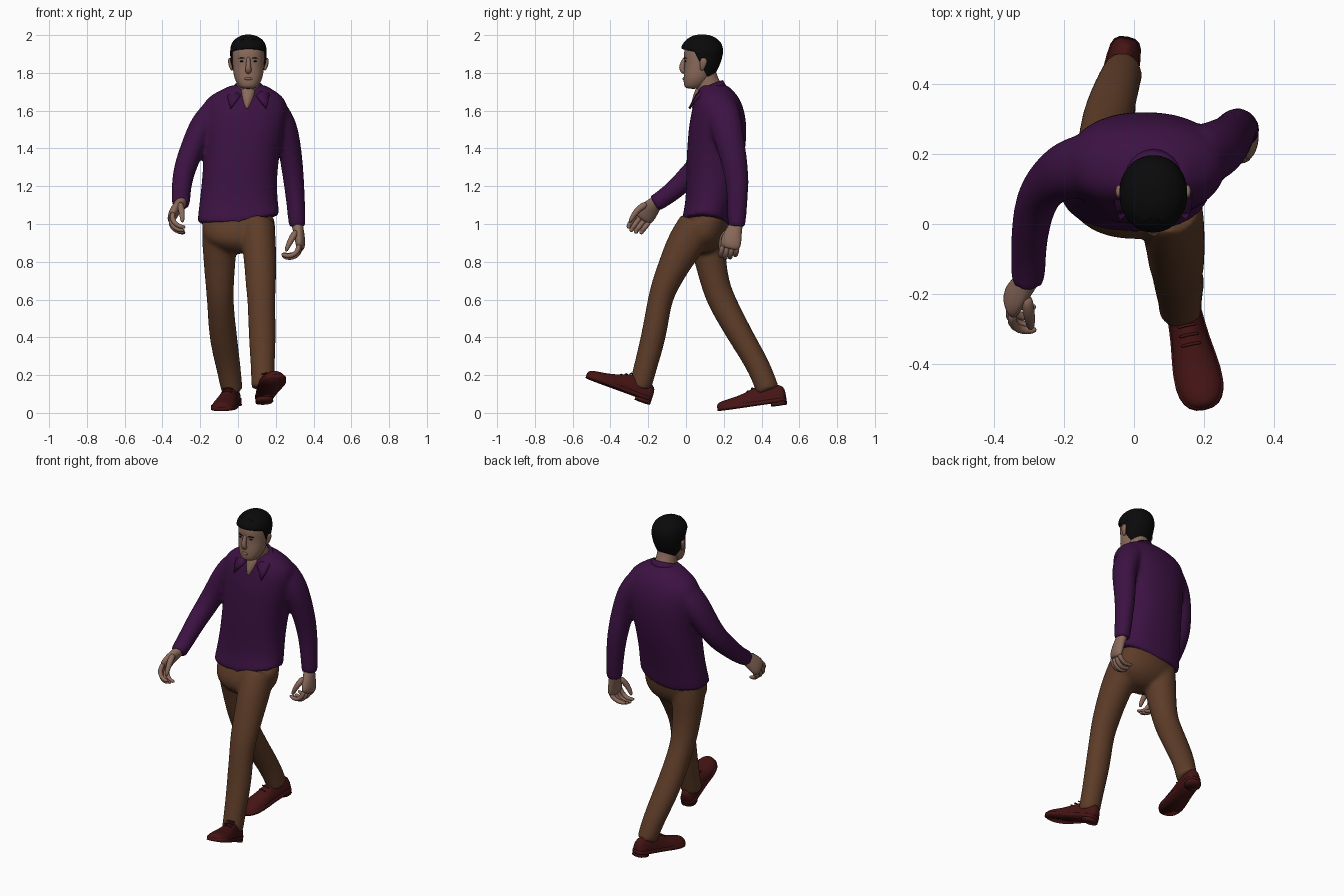
import bpy, bmesh, math
from mathutils import Vector, Matrix


def material(name, r, g, b):
    m = bpy.data.materials.new(name)
    m.diffuse_color = (r, g, b, 1)
    return m


SHIRT = material("purple_cloth", .045, .006, .055)
PANTS = material("brown_cloth", .11, .045, .021)
LEATHER = material("red_leather", .06, .007, .007)
SKIN = material("skin", .26, .145, .105)
HAIR = material("black_hair", .003, .003, .0035)


def skin(name, rings, mat, subsurf=2, crease=0.0, caps=True, closed=True, solid=0, cut=None):
    """Bridge equal-length rings of points into one smooth surface."""
    bm = bmesh.new()
    vs = [[bm.verts.new(p) for p in r] for r in rings]
    n = len(vs[0])
    for a, b in zip(vs, vs[1:]):
        for i in range(n if closed else n - 1):
            j = (i + 1) % n
            bm.faces.new((a[i], a[j], b[j], b[i]))
    layer = bm.edges.layers.float.new("crease_edge")
    if caps:
        for f in [bm.faces.new(vs[0]), bm.faces.new(vs[-1])]:
            for e in f.edges:
                e[layer] = crease
    bmesh.ops.recalc_face_normals(bm, faces=bm.faces)
    if cut:
        bmesh.ops.bisect_plane(bm, geom=bm.verts[:] + bm.edges[:] + bm.faces[:],
                               plane_co=cut[0], plane_no=cut[1], clear_inner=True)
    me = bpy.data.meshes.new(name)
    bm.to_mesh(me)
    bm.free()
    me.polygons.foreach_set("use_smooth", [True] * len(me.polygons))
    me.materials.append(mat)
    ob = bpy.data.objects.new(name, me)
    bpy.context.collection.objects.link(ob)
    if solid:
        mod = ob.modifiers.new("thickness", 'SOLIDIFY')
        mod.thickness = solid
    if subsurf:
        mod = ob.modifiers.new("smooth", 'SUBSURF')
        mod.levels = mod.render_levels = subsurf
    return ob


def fuse(name, parts):
    """Join overlapping parts and blend them into one garment."""
    with bpy.context.temp_override(active_object=parts[0], object=parts[0],
                                   selected_objects=parts, selected_editable_objects=parts):
        bpy.ops.object.join()
    ob = parts[0]
    ob.name = name
    mod = ob.modifiers.new("blend", 'REMESH')
    mod.mode, mod.voxel_size, mod.use_smooth_shade = 'VOXEL', .011, True
    mod = ob.modifiers.new("relax", 'SMOOTH')
    mod.factor, mod.iterations = .5, 8


def slices(rows, n=20, power=1.0):
    """Horizontal sections from (z, x0, x1, y0, y1) extents."""
    def s(v):
        return math.copysign(abs(v) ** power, v)
    return [[Vector(((x0 + x1) / 2 + (x1 - x0) / 2 * s(math.cos(a)),
                     (y0 + y1) / 2 + (y1 - y0) / 2 * s(math.sin(a)), z))
             for a in (2 * math.pi * i / n for i in range(n))] for z, x0, x1, y0, y1 in rows]


def tube(rows, n=16, side=(1, 0, 0)):
    """Sections across a path of (x, y, z, half width, half depth)."""
    pts = [Vector(r[:3]) for r in rows]
    out = []
    for i, r in enumerate(rows):
        t = (pts[min(i + 1, len(pts) - 1)] - pts[max(i - 1, 0)]).normalized()
        u = Vector(side)
        u = (u - t * u.dot(t)).normalized()
        v = t.cross(u)
        out.append([pts[i] + u * r[3] * math.cos(a) + v * r[4] * math.sin(a)
                    for a in (2 * math.pi * k / n for k in range(n))])
    return out


# Shirt body with a hem that rises on one side
body = slices([(1.005, -.218, .222, -.027, .232), (1.1, -.207, .214, -.005, .252),
               (1.2, -.195, .207, .0, .277), (1.3, -.187, .212, .0, .3),
               (1.4, -.182, .227, .005, .316), (1.5, -.19, .25, .012, .323),
               (1.58, -.195, .265, .025, .315), (1.65, -.185, .262, .042, .293),
               (1.695, -.125, .215, .058, .263), (1.735, -.035, .145, .075, .218)], 24, .88)
for p in body[0]:
    p.z += .045 * max(0, p.x / .22) - .02 * max(0, p.y - .1) / .12

# Sleeves
left = tube([(-.115, .175, 1.605, .07, .09), (-.185, .16, 1.53, .073, .09),
             (-.235, .13, 1.42, .065, .078), (-.275, .08, 1.315, .062, .068),
             (-.295, 0, 1.238, .056, .06), (-.302, -.09, 1.155, .052, .051),
             (-.302, -.168, 1.106, .049, .047)])
right = tube([(.185, .19, 1.605, .075, .09), (.24, .212, 1.53, .074, .09),
              (.272, .235, 1.42, .063, .078), (.29, .267, 1.28, .059, .068),
              (.303, .274, 1.15, .052, .057), (.314, .267, .985, .046, .048)])
fuse("shirt", [skin("shirt_body", body, SHIRT, crease=.9), skin("front_sleeve", left, SHIRT, crease=.9),
               skin("rear_sleeve", right, SHIRT, crease=.9)])

# Folded collar, open at the front
top, low = [], []
for i in range(-10, 11):
    t = abs(i) / 10
    a = math.radians(14.5 * i)
    top.append((.055 + .072 * math.sin(a), .115 + .08 * math.cos(a), 1.762 - .08 * t ** 2))
    low.append((.055 + (.095 + .07 * t ** 4) * math.sin(a),
                .115 + (.103 + .022 * t ** 3) * math.cos(a), 1.725 - .11 * t ** 4))
skin("collar", [top, low], SHIRT, subsurf=0, caps=False, closed=False, solid=.012)

# Trousers
seat = slices([(1.07, -.185, .19, .01, .235), (1.0, -.195, .2, -.03, .225),
               (.94, -.19, .2, -.05, .215), (.89, -.16, .17, -.04, .19), (.84, -.05, .07, .02, .13)], 20, .92)
front = tube([(.10, .06, 1.0, .096, .10), (.11, .0, .9, .093, .105), (.118, -.055, .8, .087, .087),
              (.121, -.115, .67, .082, .073), (.124, -.143, .58, .073, .065),
              (.128, -.167, .42, .075, .068), (.131, -.21, .26, .065, .063), (.132, -.245, .13, .063, .061)])
rear = tube([(-.095, .10, 1.0, .096, .105), (-.097, .115, .9, .095, .1), (-.098, .13, .8, .086, .084),
             (-.097, .155, .68, .077, .077), (-.094, .19, .585, .07, .077),
             (-.08, .293, .4, .077, .068), (-.05, .39, .24, .066, .063), (-.031, .435, .115, .058, .063)])
fuse("trousers", [skin("trouser_seat", seat, PANTS), skin("front_leg", front, PANTS, crease=.9),
                  skin("rear_leg", rear, PANTS, crease=.9)])

# Shoes: sections from heel to toe as (distance, half width, height)
SECTIONS = [(0, .026, .06), (.025, .044, .08), (.09, .048, .1), (.16, .052, .088),
            (.23, .063, .058), (.3, .069, .044), (.35, .055, .037), (.376, .026, .024)]


def shoe(name, heel, yaw, pitch):
    m = (Matrix.Translation(heel) @ Matrix.Rotation(math.radians(yaw), 4, 'Z')
         @ Matrix.Rotation(math.radians(pitch), 4, 'X'))
    rings = []
    for t, w, h in SECTIONS:
        rings.append([m @ Vector((w * math.cos(a), -t, .025 + h * max(0, math.sin(a))))
                      for a in (2 * math.pi * k / 14 for k in range(14))])
    skin(name + "_upper", rings, LEATHER)
    for part, secs, z0, z1 in (("_sole", SECTIONS, .012, .032), ("_heel", SECTIONS[:3], -.005, .016)):
        half = [(w + .003, -t) for t, w, h in secs]
        outline = half + [(-x, y) for x, y in reversed(half)]
        skin(name + part, [[m @ Vector((x, y, z)) for x, y in outline] for z in (z0, z1)],
             LEATHER, subsurf=1, crease=1)
    for k in range(3):
        y, z = -.15 - .025 * k, .118 - .012 * k
        lace = [tuple(m @ Vector((x, y, z - 6 * x * x))) + (.005, .005) for x in (-.03, -.015, 0, .015, .03)]
        skin(name + "_lace", tube(lace, 6, (0, 0, 1)), LEATHER, subsurf=1)


shoe("front_shoe", (.13, -.19, .047), 12, -20)
shoe("rear_shoe", (-.018, .535, .05), -11, 8)


# Hands: f points along the palm, p out of the palm, s towards the thumb
def hand(name, wrist, f, p, s):
    w, f, p, s = Vector(wrist), Vector(f).normalized(), Vector(p).normalized(), Vector(s).normalized()

    def limb(part, pts, n=8, across=s):
        skin(name + part, tube([tuple(w + (f * a + p * b + s * c) * 1.08) + (r * 1.1, q * 1.1)
                                for a, b, c, r, q in pts], n, across), SKIN, subsurf=1)
    limb("_palm", [(-.04, 0, 0, .034, .03), (.0, 0, 0, .034, .028), (.05, 0, .004, .05, .026),
                   (.09, .003, 0, .053, .024), (.115, .01, 0, .046, .018)], 12)
    for i in range(4):
        c = (i - 1.5) * .024
        k = (.85, .97, 1.03, 1)[i]
        limb("_finger", [(.095, .005, c, .014, .015), (.136 * k, .02, c, .014, .014),
                         (.15 * k, .055, c * .95, .013, .013), (.14 * k, .088, c * .9, .011, .011),
                         (.126 * k, .102, c * .88, .007, .007)])
    limb("_thumb", [(.025, .005, .03, .018, .018), (.06, .03, .05, .018, .018),
                    (.095, .058, .05, .014, .014), (.125, .078, .042, .009, .009)], 8, f.cross(s))


hand("front_hand", (-.304, -.16, 1.11), (-.45, -.55, -.62), (.75, -.3, -.5), (.15, -.72, .6))
hand("rear_hand", (.316, .262, .985), (.2, -.28, -1), (-1, 0, -.2), (-.15, -1, .25))

# Neck and open throat
skin("neck", tube([(.055, .15, 1.66, .075, .07), (.055, .122, 1.72, .064, .068),
                   (.055, .1, 1.78, .062, .064), (.055, .09, 1.84, .06, .06)]), SKIN)
skin("throat", tube([(.055, .1, 1.73, .05, .042), (.052, .075, 1.67, .04, .04),
                     (.048, .055, 1.63, .022, .03), (.047, .05, 1.60, .006, .02)]), SKIN)

# Head, cut from stacked sections
HEAD = [(1.715, .034, .005, .07), (1.73, .054, -.012, .10), (1.765, .073, -.014, .13),
        (1.80, .081, -.012, .15), (1.85, .085, -.008, .172), (1.90, .088, -.015, .183),
        (1.945, .082, -.004, .18), (1.975, .06, .03, .15)]
skin("head", slices([(z, .055 - w, .055 + w, a, b) for z, w, a, b in HEAD], 20, .93), SKIN)

# Hair: larger shell sliced along the hairline, on top and behind the temples
CAP = [(1.77, .072, .0, .14), (1.80, .084, -.012, .16), (1.85, .094, -.018, .185),
       (1.90, .099, -.026, .198), (1.945, .097, -.027, .198), (1.98, .076, .003, .172),
       (2.0, .035, .04, .13), (2.003, .01, .07, .1)]
for part, co, no in (("hair_top", (0, -.01, 1.922), (0, .2, .98)),
                     ("hair_back", (0, .068, 1.865), (0, .88, .47))):
    skin(part, slices([(z, .055 - w, .055 + w, a, b) for z, w, a, b in CAP], 20, .95), HAIR,
         solid=.012, cut=(co, no))

# Face details
skin("nose", tube([(.055, .0, 1.885, .011, .012), (.055, -.012, 1.86, .011, .014),
                   (.055, -.024, 1.828, .016, .018), (.055, -.016, 1.808, .018, .016),
                   (.055, .0, 1.80, .012, .01)], 10), SKIN)
skin("lips", tube([(.03, -.004, 1.768, .005, .006), (.055, -.016, 1.77, .009, .008),
                   (.08, -.004, 1.768, .005, .006)], 8, (0, 0, 1)), SKIN)
for d in (-1, 1):
    x = .055 + d * .034
    skin("eyebrow", tube([(x - d * .016, -.009, 1.876, .003, .005), (x, -.008, 1.88, .003, .006),
                          (x + d * .02, .008, 1.876, .002, .005)], 8, (0, 0, 1)), HAIR)
    skin("eye", tube([(x - .012, -.001, 1.861, .003, .004), (x, -.002, 1.862, .006, .005),
                      (x + .012, -.001, 1.861, .003, .004)], 8, (0, 0, 1)), HAIR)
    e = .055 + d * .09
    skin("ear", tube([(e - d * .005, .082, 1.812, .007, .010), (e + d * .005, .088, 1.835, .009, .017),
                      (e + d * .01, .094, 1.862, .01, .021), (e + d * .008, .094, 1.88, .007, .014)], 10), SKIN)
